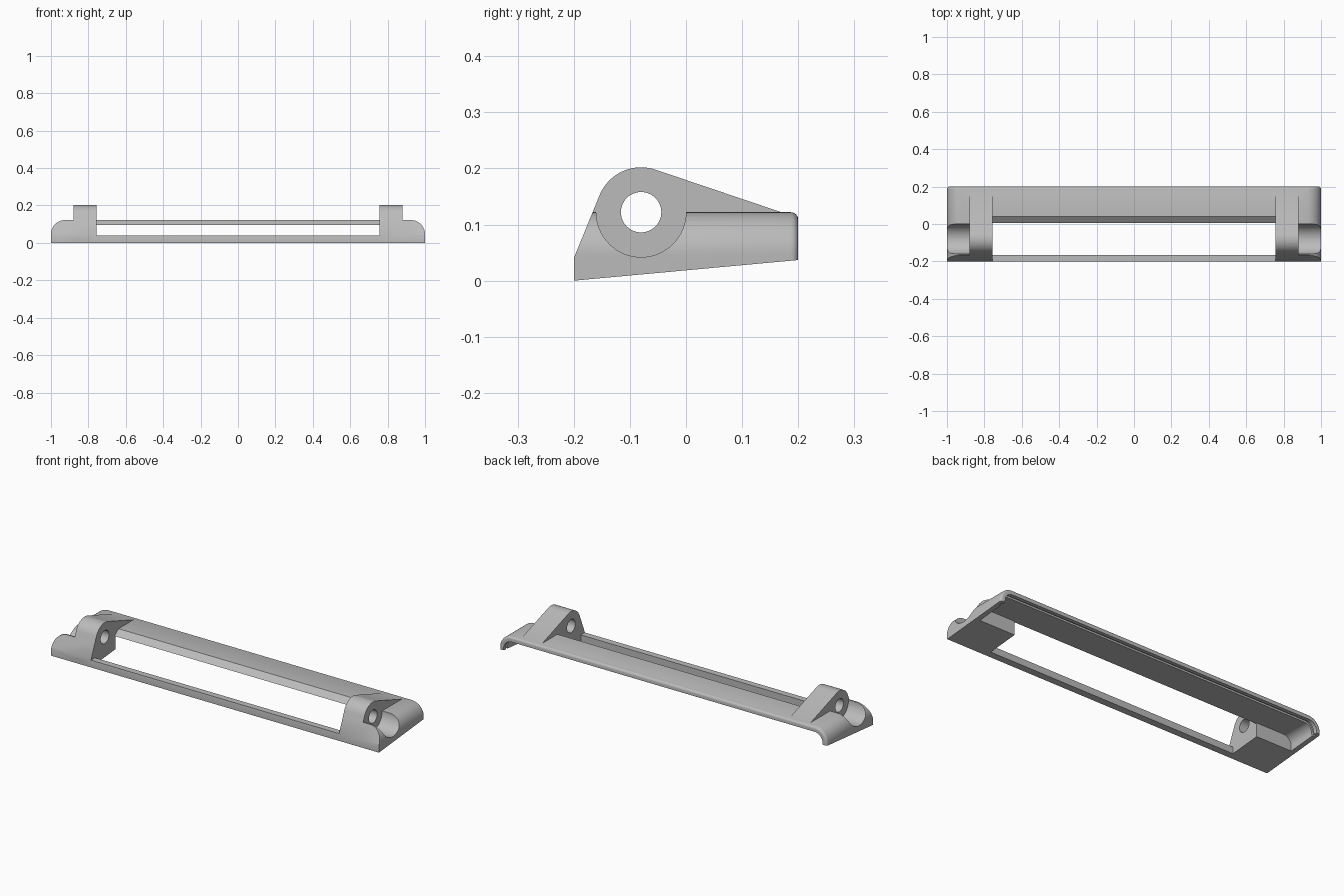
import bpy, bmesh
from math import sin, cos, radians, pi

cube = bpy.data.objects.get("Cube")
if cube:
    bpy.data.objects.remove(cube, do_unlink=True)

grey = bpy.data.materials.new("plain_grey")
grey.use_nodes = True
grey.diffuse_color = (0.5, 0.5, 0.5, 1)
grey.node_tree.nodes["Principled BSDF"].inputs["Base Color"].default_value = (0.5, 0.5, 0.5, 1)

PIN = (-0.08, 0.122)      # pin axis in (y, z)
TOP, SHELL = 0.122, 0.027
WIN, LUG = 0.757, 0.88    # inner and outer x of the lugs


def arc(centre, radius, start, end, steps):
    """Points on an arc, angles in degrees."""
    angles = [radians(start + (end - start) * i / steps) for i in range(steps + 1)]
    return [(centre[0] + radius * cos(a), centre[1] + radius * sin(a)) for a in angles]


def prism(name, outline, axis, low, high):
    """Extrude an outline along x (outline is y, z) or along y (outline is x, z)."""
    def place(p, t):
        return (t, p[0], p[1]) if axis == "x" else (p[0], t, p[1])
    bm = bmesh.new()
    a = [bm.verts.new(place(p, low)) for p in outline]
    b = [bm.verts.new(place(p, high)) for p in outline]
    bm.faces.new(a)
    bm.faces.new(b[::-1])
    for i in range(len(a)):
        j = (i + 1) % len(a)
        bm.faces.new((a[j], a[i], b[i], b[j]))
    bmesh.ops.recalc_face_normals(bm, faces=bm.faces)
    mesh = bpy.data.meshes.new(name)
    bm.to_mesh(mesh)
    bm.free()
    mesh.materials.append(grey)
    obj = bpy.data.objects.new(name, mesh)
    bpy.context.collection.objects.link(obj)
    return obj


def combine(target, tool, operation):
    """Apply a boolean and discard the tool."""
    mod = target.modifiers.new("cut", "BOOLEAN")
    mod.operation, mod.object, mod.solver = operation, tool, "EXACT"
    bpy.context.view_layer.objects.active = target
    bpy.ops.object.modifier_apply(modifier=mod.name)
    bpy.data.objects.remove(tool, do_unlink=True)


def end_section(inset, bottom):
    """Cross-section in x, z with rounded upper ends."""
    half = arc((0.925, 0.047), 0.075 - inset, 0, 90, 14)
    right = [(half[0][0], bottom)] + half
    return right + [(-x, z) for x, z in reversed(right)]


# Body with its rounded rear rim
body = prism("handle_frame", end_section(0, -0.05), "y", -0.25, 0.2)
bm = bmesh.new()
bm.from_mesh(body.data)
rim = [e for e in bm.edges if all(v.co.y > 0.19 for v in e.verts)
       and any(v.co.z > 0 for v in e.verts)]
bmesh.ops.bevel(bm, geom=rim, offset=0.013, segments=4, profile=0.5, affect="EDGES")
bm.to_mesh(body.data)
bm.free()

# Sloping front and underside
wedge = prism("wedge", [(-0.2, 0), (-0.2, 0.04), (-0.1591, 0.14), (0.3, 0.14), (0.3, 0.046)],
              "x", -1.2, 1.2)
combine(body, wedge, "INTERSECT")

# Hollow rear underside and the groove behind its rim
combine(body, prism("hollow", end_section(SHELL, -0.1), "y", 0.012, 0.3), "DIFFERENCE")
combine(body, prism("groove", end_section(SHELL - 0.01, -0.1), "y", 0.165, 0.18), "DIFFERENCE")

# Long grip opening, leaving a low front bar and a chamfered rear plate
opening = [(-0.165, -0.1), (-0.165, 0.04), (-0.3, 0.04), (-0.3, 0.3), (0.04, 0.3),
           (0.04, TOP), (0.005, TOP - SHELL), (0.03, TOP - SHELL), (0.03, -0.1)]
combine(body, prism("opening", opening, "x", -WIN, WIN), "DIFFERENCE")

# Lugs with pin bores, and round scoops outside them
lug_outline = ([(-0.2, 0), (-0.2, 0.04)] + arc(PIN, 0.08, 157.7, 71.3, 20)
               + [(0.17, TOP), (0.15, 0.11), (0.012, 0.11), (0.012, 0.0196)])
for side in (-1, 1):
    def span(a, b):
        return sorted((side * a, side * b))
    combine(body, prism("lug", lug_outline, "x", *span(WIN, LUG)), "UNION")
    combine(body, prism("bore", arc(PIN, 0.036, 0, 352.5, 47), "x", *span(0.7, 0.95)), "DIFFERENCE")
    combine(body, prism("scoop", arc(PIN, 0.08, 0, 354.375, 63), "x", *span(LUG, 1.1)), "DIFFERENCE")

bpy.ops.object.select_all(action="DESELECT")
body.select_set(True)
bpy.context.view_layer.objects.active = body
bpy.ops.object.shade_smooth_by_angle(angle=radians(30))
